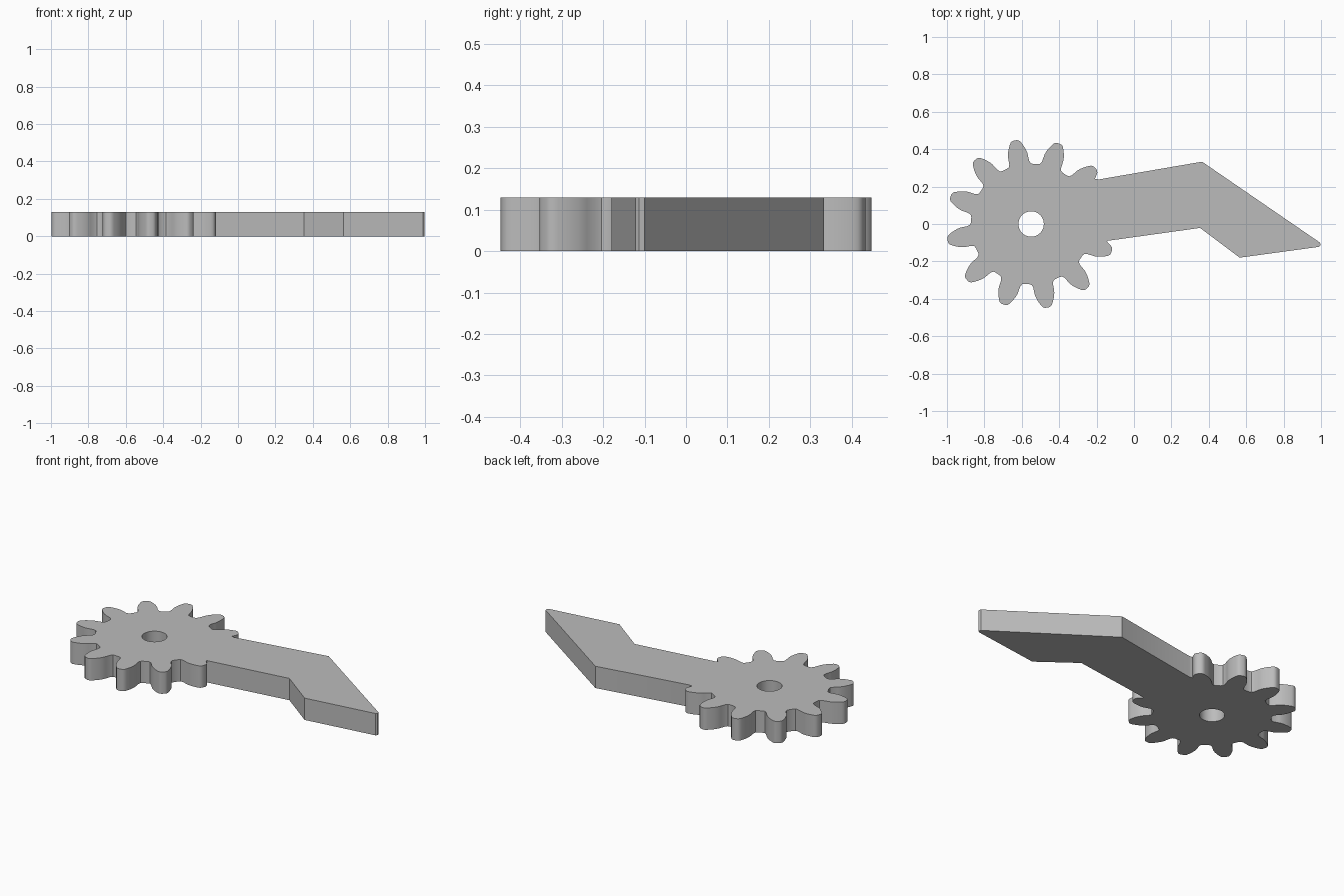
import bpy, bmesh, math
from mathutils import Vector

if "Cube" in bpy.data.objects:
    bpy.data.objects.remove(bpy.data.objects["Cube"], do_unlink=True)

THICK = 0.13
HUB = Vector((-0.55, 0.0))
TEETH = 12
PITCH, BASE = 0.39, 0.3665
ARM = [(-0.142, -0.09), (0.353, -0.021), (0.565, -0.18), (0.99, -0.122), (0.998, -0.114),
       (0.995, -0.1), (0.364, 0.333), (-0.19, 0.238), (-0.2, 0.24)]


def polar(r, deg):
    a = math.radians(deg)
    return HUB + Vector((r * math.cos(a), r * math.sin(a)))


def involute(r):
    a = math.acos(BASE / r)
    return math.degrees(math.tan(a) - a)


def half_angle(r):
    return 90 / TEETH + involute(PITCH) - involute(r)


def tooth(centre):
    """One tooth: root fillet, involute flank, rounded tip, mirrored."""
    flank = [(0.322, 12.5), (0.326, 10.4), (0.34, 9.1)]
    for i in range(9):
        r = BASE + (0.448 - BASE) * i / 8
        flank.append((r, half_angle(r)))
    flank += [(0.453, 2.1), (0.455, 1.2)]
    return ([polar(r, centre - a) for r, a in flank] +
            [polar(r, centre + a) for r, a in reversed(flank)])


def inside_arm(p):
    """True where the arm covers the gear rim."""
    upper = 0.237 + 0.171 * (p.x + 0.197)
    lower = -0.088 + 0.147 * (p.x + 0.13)
    return p.x > HUB.x + 0.2 and lower < p.y < upper


# Outline: eleven free teeth, then the bent arm in place of the twelfth
outline = []
for k in range(TEETH - 1):
    outline += [p for p in tooth(41 + k * 360 / TEETH) if not inside_arm(p)]
outline += [Vector(p) for p in ARM]
hole = [polar(0.068, i * 360 / 40) for i in range(40)]

# Fill the outline around the hole and extrude it
bm = bmesh.new()
edges = []
for loop in (outline, hole):
    verts = [bm.verts.new((p.x, p.y, 0)) for p in loop]
    edges += [bm.edges.new((verts[i - 1], verts[i])) for i in range(len(verts))]
bmesh.ops.triangle_fill(bm, edges=edges, use_beauty=True, normal=(0, 0, 1))
top = bmesh.ops.extrude_face_region(bm, geom=bm.faces[:], use_keep_orig=True)["geom"]
bmesh.ops.translate(bm, vec=(0, 0, THICK),
                    verts=[g for g in top if isinstance(g, bmesh.types.BMVert)])
bmesh.ops.recalc_face_normals(bm, faces=bm.faces[:])
mesh = bpy.data.meshes.new("gear_arm")
bm.to_mesh(mesh)
bm.free()

# Plain grey
grey = bpy.data.materials.new("grey")
grey.use_nodes = True
colour = (0.5, 0.5, 0.5, 1)
grey.diffuse_color = colour
grey.node_tree.nodes["Principled BSDF"].inputs["Base Color"].default_value = colour
mesh.materials.append(grey)

gear_arm = bpy.data.objects.new("gear_arm", mesh)
bpy.context.collection.objects.link(gear_arm)
bpy.context.view_layer.objects.active = gear_arm
gear_arm.select_set(True)
bpy.ops.object.shade_smooth_by_angle(angle=math.radians(30))
